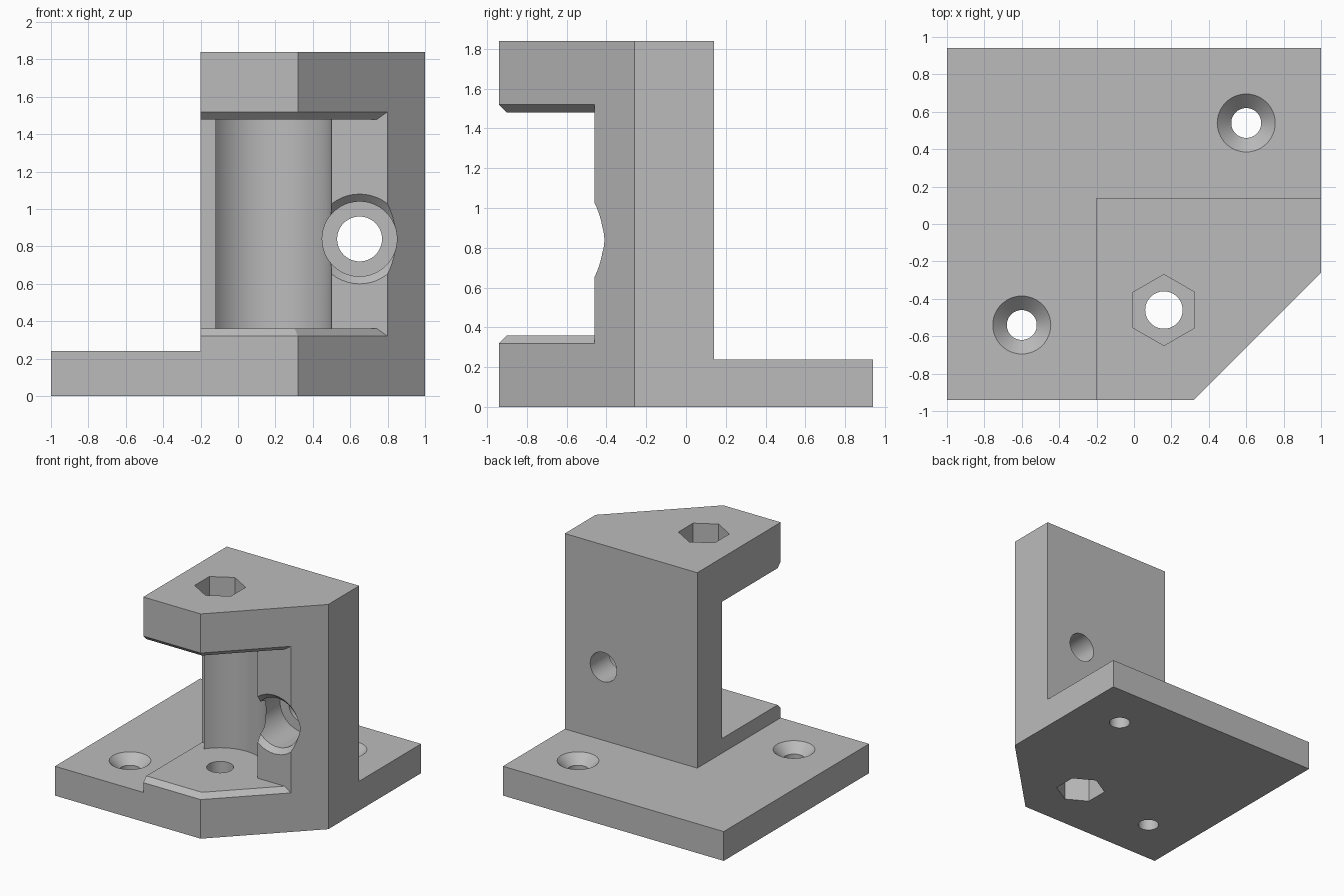
import bpy
import bmesh
from math import acos, cos, pi, radians, sin

if "Cube" in bpy.data.objects:
    bpy.data.objects.remove(bpy.data.objects["Cube"])

# Single plain colour
grey = bpy.data.materials.new("plain_grey")
grey.use_nodes = True
tone = (0.5, 0.5, 0.5, 1)
grey.diffuse_color = tone
grey.node_tree.nodes["Principled BSDF"].inputs["Base Color"].default_value = tone


def arc(cx, cy, r, a0, a1, n):
    return [(cx + r * cos(a0 + (a1 - a0) * i / n),
             cy + r * sin(a0 + (a1 - a0) * i / n)) for i in range(n + 1)]


def circle(cx, cy, r, n=48):
    return arc(cx, cy, r, pi / 2, pi * 2.5, n)[:-1]


def loft(name, layers):
    """Closed solid through a stack of (outline, height) layers."""
    bm = bmesh.new()
    rings = [[bm.verts.new((x, y, z)) for x, y in pts] for pts, z in layers]
    for low, high in zip(rings, rings[1:]):
        for i in range(len(low)):
            j = (i + 1) % len(low)
            bm.faces.new((low[i], low[j], high[j], high[i]))
    bm.faces.new(rings[0][::-1])
    bm.faces.new(rings[-1])
    bmesh.ops.recalc_face_normals(bm, faces=bm.faces)
    mesh = bpy.data.meshes.new(name)
    bm.to_mesh(mesh)
    bm.free()
    mesh.materials.append(grey)
    ob = bpy.data.objects.new(name, mesh)
    bpy.context.collection.objects.link(ob)
    return ob


def combine(target, tool, operation):
    mod = target.modifiers.new(operation.title(), 'BOOLEAN')
    mod.object, mod.operation, mod.solver = tool, operation, 'EXACT'
    bpy.context.view_layer.update()
    bpy.context.view_layer.objects.active = target
    bpy.ops.object.modifier_apply(modifier=mod.name)
    bpy.data.objects.remove(tool)


# Main dimensions
left, back, front, height = -0.2, 0.14, -0.94, 1.84
wall, bevel = -0.46, 0.04
pin_x, pin_y, groove_r = 0.16, -0.46, 0.34
slant = bevel * 2 ** 0.5

# Base plate with one clipped corner
bracket = loft("mounting_bracket", [
    ([(-1, -front), (-1, front), (0.32, front), (1, -0.26), (1, -front)], z)
    for z in (0, 0.24)])

# Lower and upper jaws, bevelled along the outer edges of the gap
outline = [(left, back), (left, front), (0.32, front), (1, -0.26), (1, back)]
inset = [(left, back), (left, front + bevel), (0.32 + bevel - slant, front + bevel),
         (1, -0.26 + slant), (1, back)]
lower = [(outline, 0), (outline, 0.32), (inset, 0.36)]
upper = [(pts, height - z) for pts, z in lower]
combine(bracket, loft("lower_jaw", lower), 'UNION')
combine(bracket, loft("upper_jaw", upper), 'UNION')

# Rear column with a rounded vertical groove
lip = -0.12
groove = arc(pin_x, pin_y, groove_r, 0, acos((lip - pin_x) / groove_r), 28)
column = groove + [(lip, -0.18), (left, -0.18), (left, back), (1, back),
                   (1, -0.26), (0.8, wall)]
combine(bracket, loft("column", [(column, 0.2), (column, 1.64)]), 'UNION')

# Countersunk mounting holes
for x, y in ((0.6, 0.54), (-0.6, -0.54)):
    profile = [(0.08, -0.1), (0.08, 0.165), (0.155, 0.24), (0.155, 0.3)]
    tool = loft("countersink_cutter", [(circle(x, y, r), z) for r, z in profile])
    combine(bracket, tool, 'DIFFERENCE')

# Pin hole with a hexagonal pocket at each end
pin = circle(pin_x, pin_y, 0.1)
combine(bracket, loft("pin_cutter", [(pin, -0.1), (pin, 2)]), 'DIFFERENCE')
hexagon = circle(pin_x, pin_y, 0.19, 6)
for z0, z1 in ((-0.1, 0.2), (height - 0.2, 2)):
    combine(bracket, loft("hex_cutter", [(hexagon, z0), (hexagon, z1)]), 'DIFFERENCE')

# Counterbored bolt hole through the column, running front to back
profile = [(0.12, -0.3), (0.12, 0.1), (0.2, 0.1), (0.2, 0.42), (0.24, 0.46), (0.24, 0.7)]
bolt = loft("bolt_cutter", [(circle(0.65, 0.84, r), z) for r, z in profile])
bolt.rotation_euler.x = radians(90)
combine(bracket, bolt, 'DIFFERENCE')

# Smooth the round surfaces, keep edges crisp
bpy.ops.object.select_all(action='DESELECT')
bracket.select_set(True)
bpy.context.view_layer.objects.active = bracket
bpy.ops.object.shade_smooth_by_angle(angle=radians(25))
